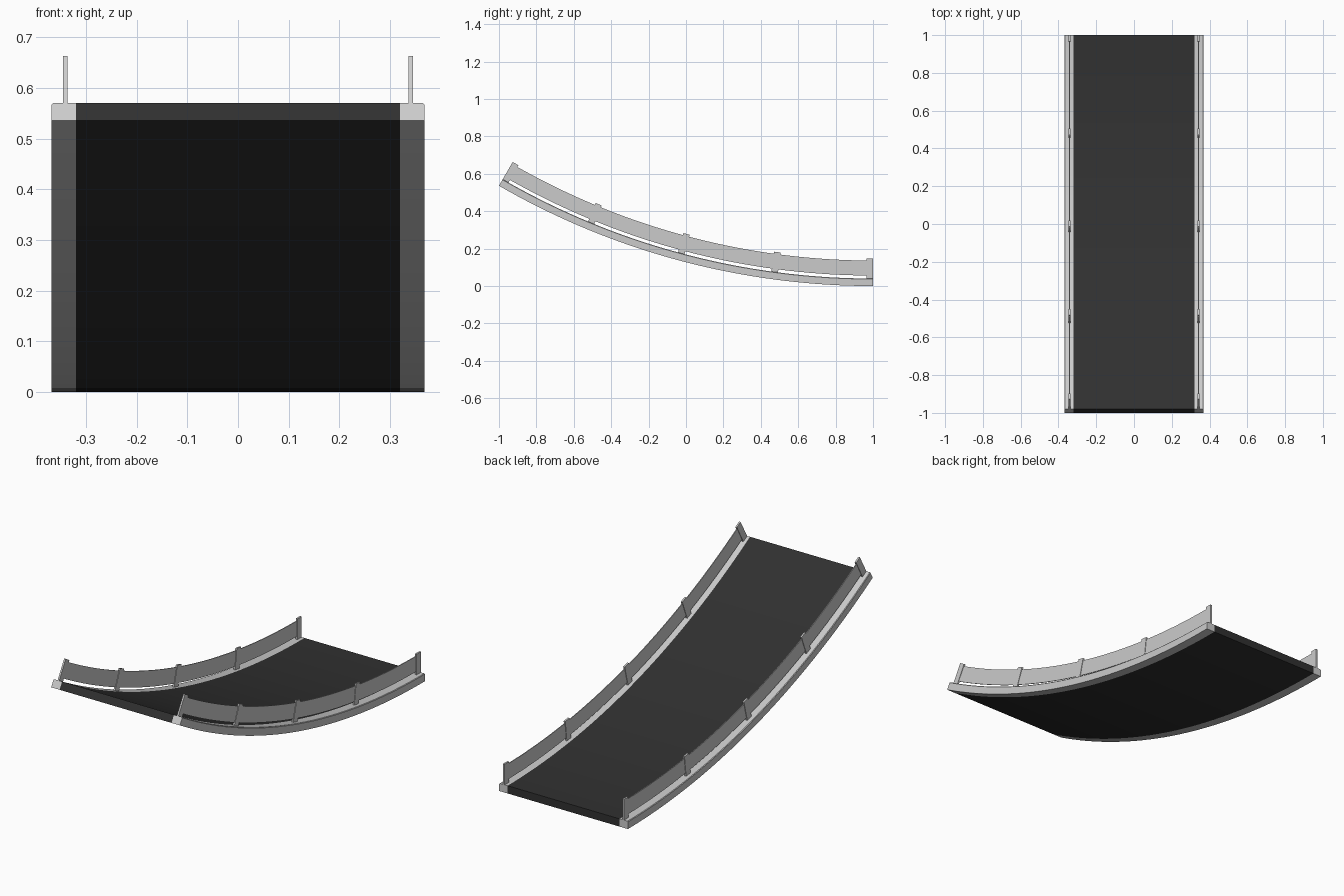
import bpy, bmesh
from math import sin, cos, radians

if "Cube" in bpy.data.objects:
    bpy.data.objects.remove(bpy.data.objects["Cube"])

CY, CZ = 1.0, 4.0        # centre of the bend
SWEEP = radians(30)


def material(name, v):
    m = bpy.data.materials.new(name)
    m.diffuse_color = (v, v, v, 1)
    m.use_nodes = True
    m.node_tree.nodes["Principled BSDF"].inputs["Base Color"].default_value = m.diffuse_color
    return m


def sweep(name, profile, t0, t1, steps, mat=None, mirror=True):
    """Sweep an (x, radius) profile around the bend axis."""
    bm = bmesh.new()
    rings = []
    for i in range(steps + 1):
        t = t0 + (t1 - t0) * i / steps
        rings.append([bm.verts.new((x, CY - r * sin(t), CZ - r * cos(t)))
                      for x, r in profile])
    n = len(profile)
    for a, b in zip(rings, rings[1:]):
        for j in range(n):
            k = (j + 1) % n
            bm.faces.new((a[j], a[k], b[k], b[j]))
    bm.faces.new(rings[0])
    bm.faces.new(rings[-1])
    bmesh.ops.recalc_face_normals(bm, faces=bm.faces)
    mesh = bpy.data.meshes.new(name)
    bm.to_mesh(mesh)
    bm.free()
    ob = bpy.data.objects.new(name, mesh)
    bpy.context.collection.objects.link(ob)
    if mat:
        mesh.materials.append(mat)
    bpy.ops.object.select_all(action='DESELECT')
    ob.select_set(True)
    bpy.context.view_layer.objects.active = ob
    bpy.ops.object.shade_smooth_by_angle(angle=radians(30))
    if mirror:
        ob.modifiers.new("mirror", 'MIRROR')
    return ob


def rect(x0, x1, r0, r1):
    return [(x0, r0), (x1, r0), (x1, r1), (x0, r1)]


belt_dark = material("belt_dark", 0.03)
panel_grey = material("panel_grey", 0.53)

# Curved belt
sweep("belt", rect(-0.32, 0.32, 4.0, 3.96), 0, SWEEP, 36, belt_dark, mirror=False)

# Side frames with softened outer top edge
c = 0.003
frame = [(0.32, 4.0), (0.368, 4.0), (0.368, 3.96 + c), (0.368 - c, 3.96), (0.32, 3.96)]
sweep("side_frame", frame, 0, SWEEP, 36)

# Guard panels held just above the frames
sweep("guard_panel", rect(0.339, 0.343, 3.944, 3.864), 0, SWEEP, 36, panel_grey)

# Guard posts, evenly spaced along the bend
half = 0.0175 / 3.9
for i in range(5):
    t = half + (SWEEP - 2 * half) * i / 4
    sweep(f"guard_post_{i + 1}", rect(0.3365, 0.3455, 3.962, 3.853),
          t - half, t + half, 1)
